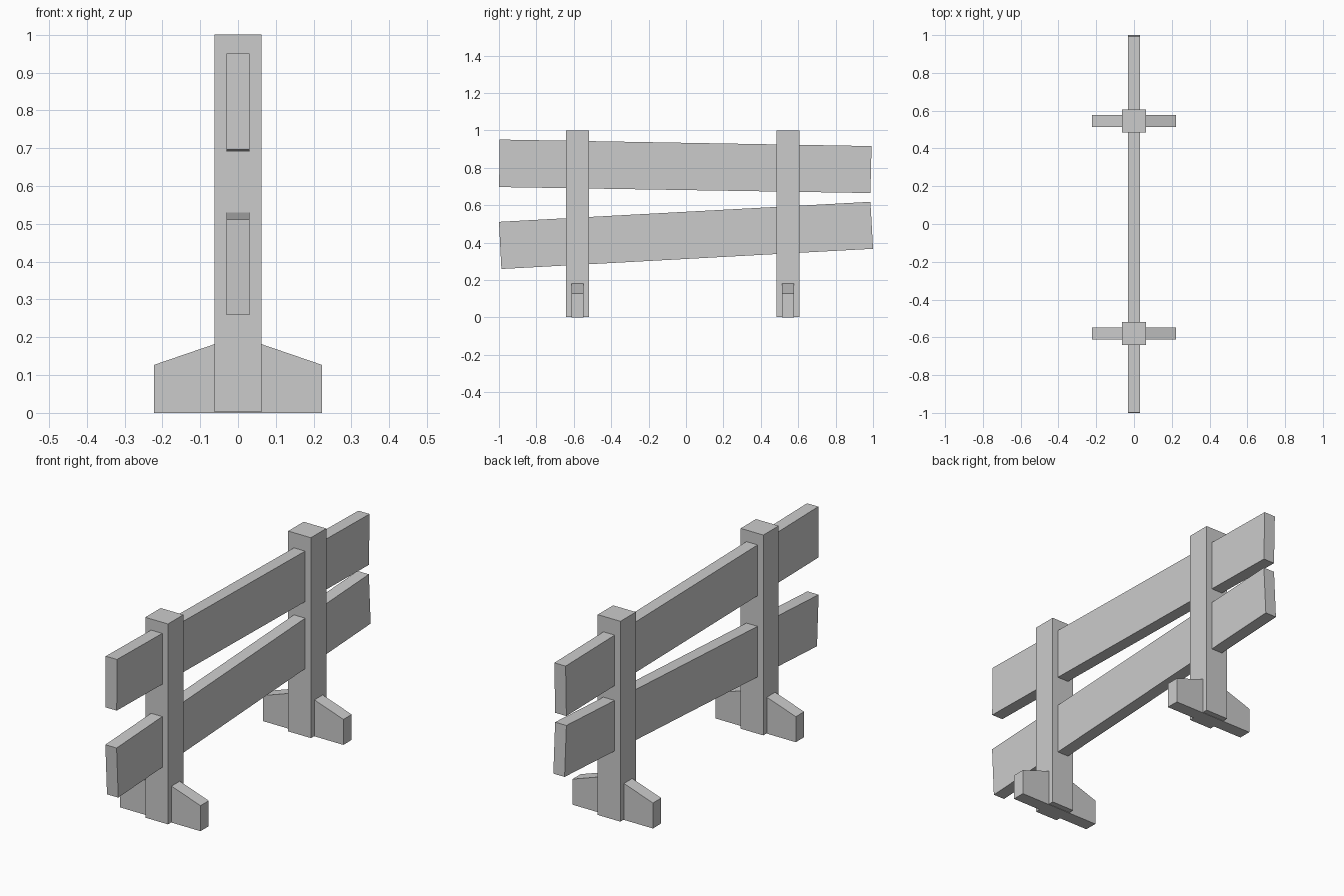
import bpy, bmesh
from mathutils import Vector

if "Cube" in bpy.data.objects:
    bpy.data.objects.remove(bpy.data.objects["Cube"])


def prism(name, profile, axis, center, thickness):
    """Extrude a (horizontal, z) profile along the x or y axis."""
    bm = bmesh.new()
    along = Vector((1, 0, 0)) if axis == 'x' else Vector((0, 1, 0))
    across = Vector((0, 1, 0)) if axis == 'x' else Vector((1, 0, 0))
    start = along * (center - thickness / 2)
    face = bm.faces.new([bm.verts.new(start + across * h + Vector((0, 0, z)))
                         for h, z in profile])
    ext = bmesh.ops.extrude_face_region(bm, geom=[face])
    verts = [e for e in ext['geom'] if isinstance(e, bmesh.types.BMVert)]
    bmesh.ops.translate(bm, verts=verts, vec=along * thickness)
    bmesh.ops.recalc_face_normals(bm, faces=bm.faces)
    mesh = bpy.data.meshes.new(name)
    bm.to_mesh(mesh)
    bm.free()
    obj = bpy.data.objects.new(name, mesh)
    bpy.context.collection.objects.link(obj)
    return obj


# Posts, each with a sloped foot running through its base
post = [(-0.0625, 0.002), (0.0625, 0.002), (0.0625, 1), (-0.0625, 1)]
foot = [(-0.222, 0), (0.222, 0), (0.222, 0.127), (0.0615, 0.182),
        (-0.0615, 0.182), (-0.222, 0.127)]
for side, y in (("front", -0.58), ("back", 0.545)):
    prism(side + "_post", post, 'y', y, 0.121)
    prism(side + "_foot", foot, 'y', y, 0.065)

# Crooked rails
prism("upper_rail", [(-0.999, 0.697), (0.986, 0.665), (0.992, 0.916), (-0.997, 0.951)],
      'x', 0, 0.062)
prism("lower_rail", [(-0.987, 0.259), (1.0, 0.367), (0.986, 0.618), (-1.0, 0.511)],
      'x', 0, 0.062)
